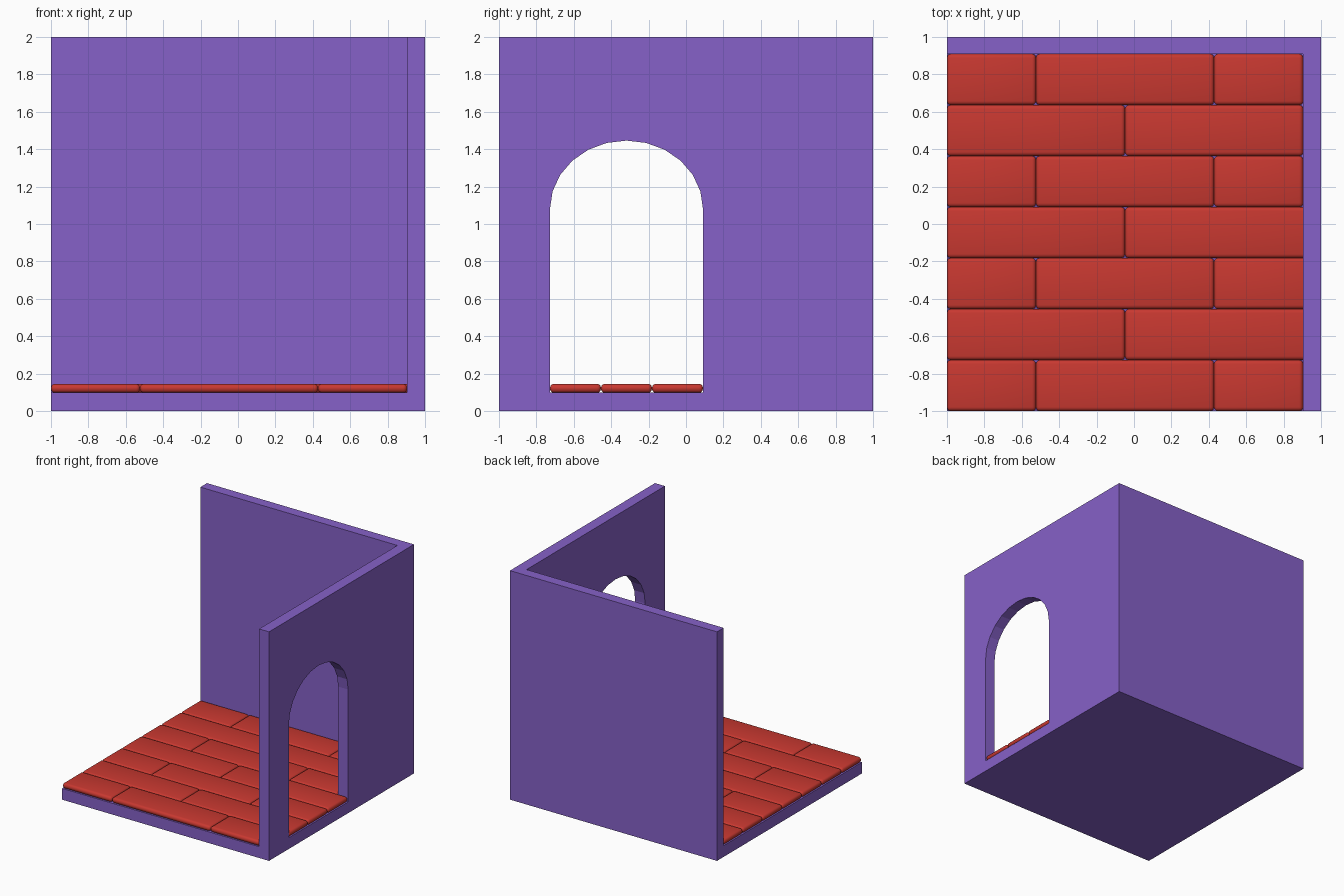
import bpy, bmesh, math

if "Cube" in bpy.data.objects:
    bpy.data.objects.remove(bpy.data.objects["Cube"])

FLOOR_Z, WALL_X, WALL_Y = 0.098, 0.904, 0.909
ROW = (WALL_Y + 1) / 7
BRICK = (WALL_X + 1) / 2
BRICK_H = 0.047
DOOR_Y0, DOOR_Y1 = -1 + ROW, -1 + 4 * ROW


def material(name, color):
    m = bpy.data.materials.new(name)
    m.diffuse_color = color
    m.use_nodes = True
    m.node_tree.nodes["Principled BSDF"].inputs["Base Color"].default_value = m.diffuse_color
    return m


def prism(name, profile, x0, x1, mat=None):
    """Extrude a (y, z) profile along x."""
    bm = bmesh.new()
    face = bm.faces.new([bm.verts.new((x0, y, z)) for y, z in profile])
    ext = bmesh.ops.extrude_face_region(bm, geom=[face])
    moved = [v for v in ext["geom"] if isinstance(v, bmesh.types.BMVert)]
    bmesh.ops.translate(bm, verts=moved, vec=(x1 - x0, 0, 0))
    bmesh.ops.recalc_face_normals(bm, faces=bm.faces)
    mesh = bpy.data.meshes.new(name)
    bm.to_mesh(mesh)
    bm.free()
    ob = bpy.data.objects.new(name, mesh)
    bpy.context.collection.objects.link(ob)
    if mat:
        mesh.materials.append(mat)
    return ob


def box(name, x0, x1, y0, y1, z0, z1, mat=None):
    return prism(name, [(y0, z0), (y1, z0), (y1, z1), (y0, z1)], x0, x1, mat)


def apply_modifiers(ob):
    bpy.ops.object.select_all(action='DESELECT')
    bpy.context.view_layer.objects.active = ob
    ob.select_set(True)
    for m in list(ob.modifiers):
        bpy.ops.object.modifier_apply(modifier=m.name)


purple = material("purple_plaster", (0.24, 0.12, 0.58, 1))
red = material("red_brick", (0.58, 0.04, 0.03, 1))

# Floor slab with back wall and right wall, hollowed from one block
shell = box("room_shell", -1, 1, -1, 1, 0, 2, purple)
room_cutter = box("room_cutter", -2, WALL_X, -2, WALL_Y, FLOOR_Z, 3)

# Arched doorway through the right wall
mid, half = (DOOR_Y0 + DOOR_Y1) / 2, (DOOR_Y1 - DOOR_Y0) / 2
arch = [(mid + half * math.cos(math.pi * i / 12), 1.08 + 0.366 * math.sin(math.pi * i / 12))
        for i in range(13)]
door_cutter = prism("door_cutter", [(DOOR_Y0, FLOOR_Z), (DOOR_Y1, FLOOR_Z)] + arch, 0.5, 1.5)

for cutter in (room_cutter, door_cutter):
    mod = shell.modifiers.new("cut", 'BOOLEAN')
    mod.operation = 'DIFFERENCE'
    mod.solver = 'EXACT'
    mod.object = cutter
apply_modifiers(shell)
for cutter in (room_cutter, door_cutter):
    bpy.data.objects.remove(cutter)

# Rounded floor bricks in running bond; rows 1-3 run on through the doorway
for r in range(7):
    end = 1 if r in (1, 2, 3) else WALL_X
    joints = [-1, -1 + BRICK, end] if r % 2 else [-1, -1 + BRICK / 2, -1 + 1.5 * BRICK, end]
    for i, (x0, x1) in enumerate(zip(joints, joints[1:])):
        brick = box(f"floor_brick_{r + 1}_{i + 1}", x0, x1, -1 + r * ROW, -1 + (r + 1) * ROW,
                    FLOOR_Z, FLOOR_Z + BRICK_H, red)
        bev = brick.modifiers.new("round", 'BEVEL')
        bev.width, bev.segments = 0.021, 3
        apply_modifiers(brick)
        bpy.ops.object.shade_smooth_by_angle(angle=math.radians(40))
